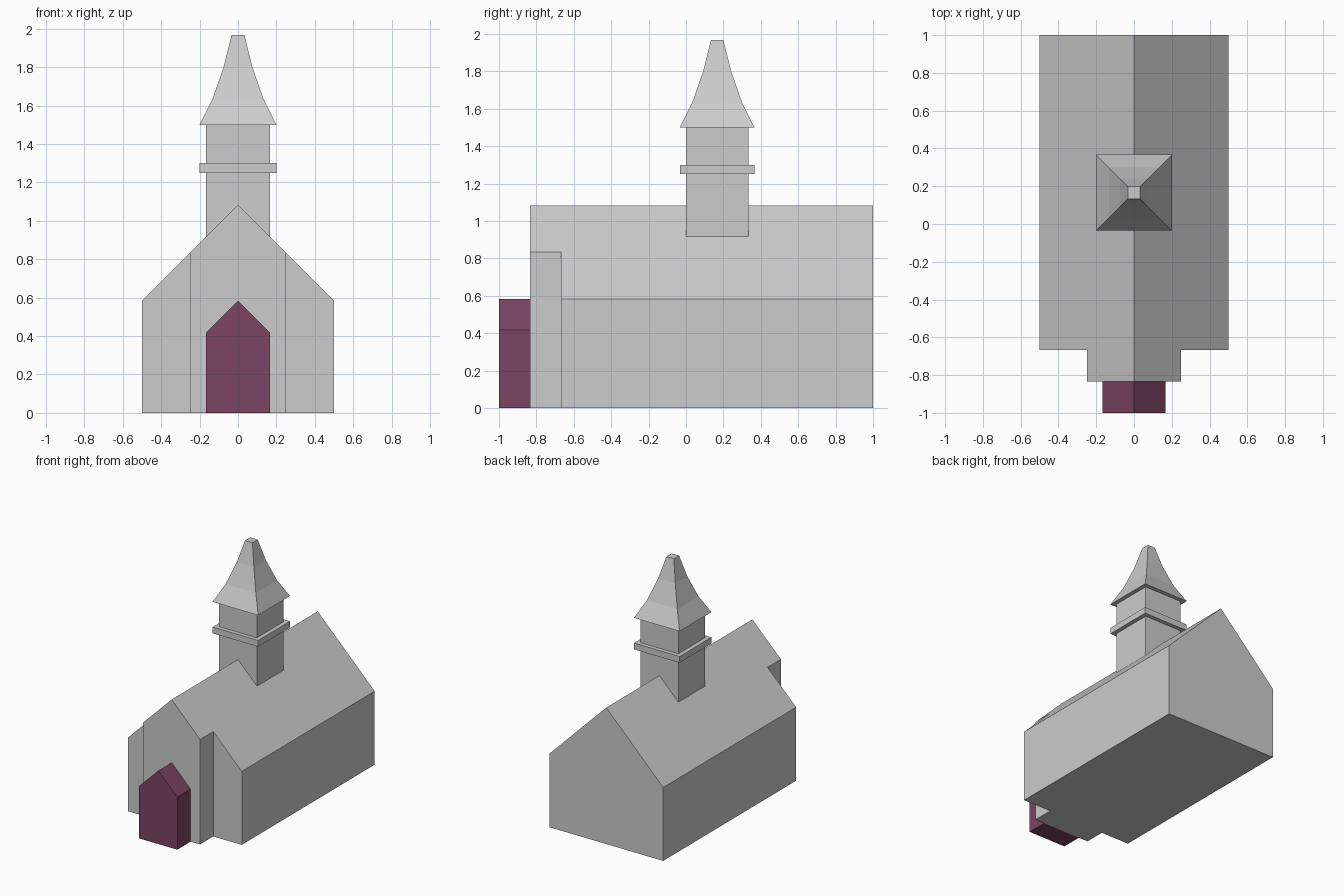
import bpy, bmesh

if "Cube" in bpy.data.objects:
    bpy.data.objects.remove(bpy.data.objects["Cube"])


def material(name, rgb):
    m = bpy.data.materials.new(name)
    m.diffuse_color = (*rgb, 1)
    m.use_nodes = True
    m.node_tree.nodes["Principled BSDF"].inputs["Base Color"].default_value = m.diffuse_color
    return m


STONE = material("light_grey", (0.604, 0.604, 0.604))
PLUM = material("plum", (0.198, 0.058, 0.127))


def loft(name, rings, mat):
    """Skin a closed solid through matching rings of points."""
    bm = bmesh.new()
    loops = [[bm.verts.new(p) for p in ring] for ring in rings]
    n = len(loops[0])
    for a, b in zip(loops, loops[1:]):
        for i in range(n):
            j = (i + 1) % n
            bm.faces.new((a[i], a[j], b[j], b[i]))
    bm.faces.new(loops[0][::-1])
    bm.faces.new(loops[-1])
    bmesh.ops.recalc_face_normals(bm, faces=bm.faces[:])
    me = bpy.data.meshes.new(name)
    bm.to_mesh(me)
    bm.free()
    me.materials.append(mat)
    ob = bpy.data.objects.new(name, me)
    bpy.context.collection.objects.link(ob)
    return ob


def gabled(name, half, ridge, y0, y1, mat):
    """House-shaped block with a 45 degree roof."""
    eave = ridge - half
    profile = [(-half, 0), (half, 0), (half, eave), (0, ridge), (-half, eave)]
    return loft(name, [[(x, y, z) for x, z in profile] for y in (y0, y1)], mat)


def square_stack(name, levels, mat, cy=1 / 6):
    """Square tower piece from (half width, height) levels."""
    corners = [(-1, -1), (1, -1), (1, 1), (-1, 1)]
    return loft(name, [[(sx * r, cy + sy * r, z) for sx, sy in corners]
                       for r, z in levels], mat)


# Main hall, front bay and entrance porch
gabled("nave", 0.5, 1.083, -0.667, 1.0, STONE)
gabled("front_bay", 0.25, 1.083, -0.833, -0.667, STONE)
gabled("entrance_porch", 0.167, 0.583, -1.0, -0.833, PLUM)

# Steeple: shaft, ledge and flared spire
square_stack("tower", [(0.167, 0.85), (0.167, 1.5)], STONE)
square_stack("tower_ledge", [(0.2, 1.25), (0.2, 1.3)], STONE)
square_stack("spire", [(0.2, 1.5), (0.133, 1.633), (0.075, 1.8), (0.033, 1.967)], STONE)
